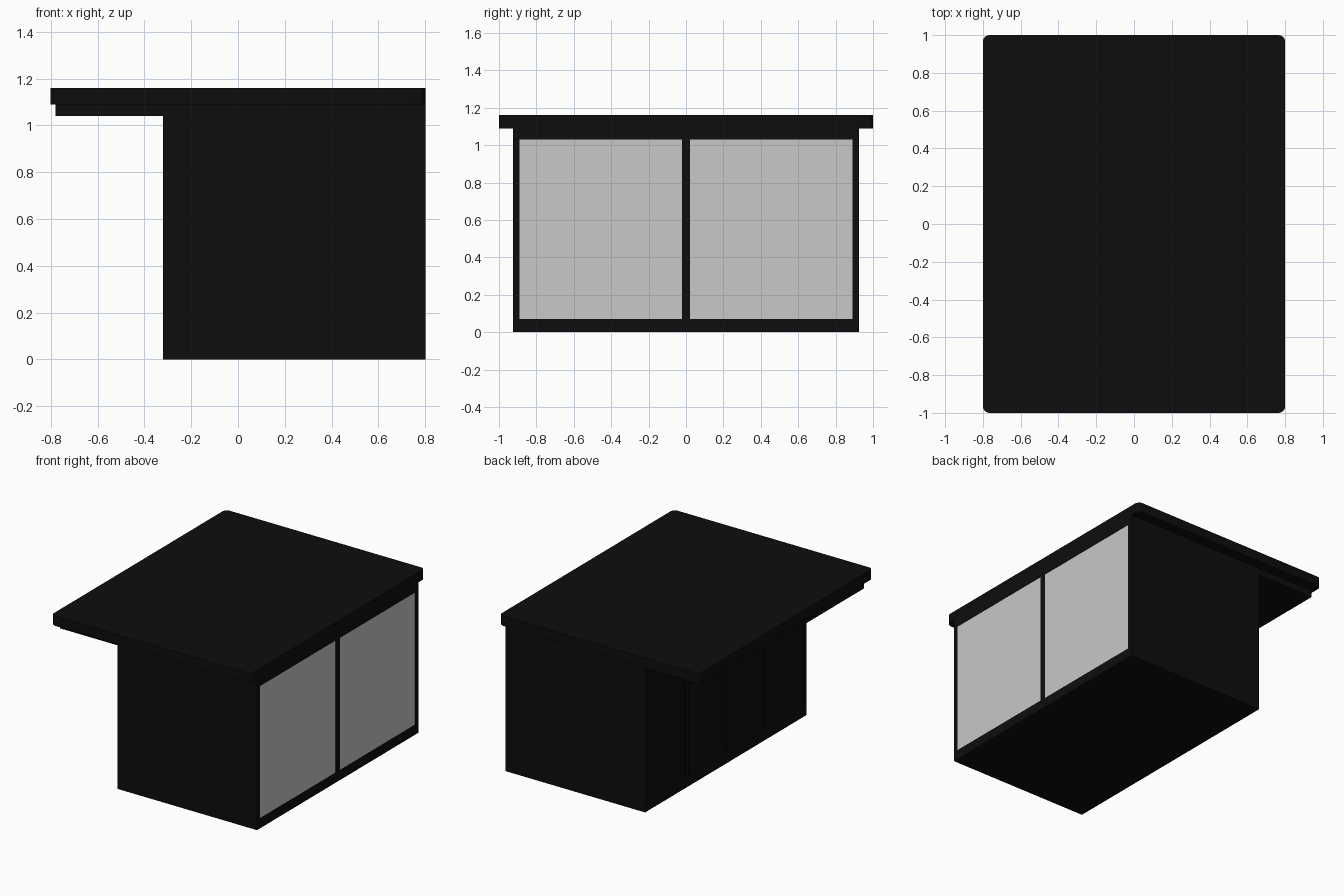
import bpy
import bmesh
from mathutils import Vector

default = bpy.data.objects.get("Cube")
if default:
    bpy.data.objects.remove(default, do_unlink=True)


def material(name, value):
    mat = bpy.data.materials.new(name)
    mat.use_nodes = True
    color = (value, value, value, 1)
    mat.diffuse_color = color
    mat.node_tree.nodes["Principled BSDF"].inputs["Base Color"].default_value = color
    return mat


BLACK = material("black", 0.004)
PALE = material("pale grey glass", 0.58)


def box(name, low, high, mat=BLACK, corner=0):
    """Box between two corners, with optional rounding of its upright edges."""
    low, high = Vector(low), Vector(high)
    bm = bmesh.new()
    bmesh.ops.create_cube(bm, size=1)
    bmesh.ops.scale(bm, vec=high - low, verts=bm.verts)
    bmesh.ops.translate(bm, vec=(low + high) / 2, verts=bm.verts)
    if corner:
        upright = [e for e in bm.edges
                   if abs(e.verts[0].co.z - e.verts[1].co.z) > 0.01]
        bmesh.ops.bevel(bm, geom=upright, offset=corner, segments=6,
                        profile=0.5, affect='EDGES')
    mesh = bpy.data.meshes.new(name)
    bm.to_mesh(mesh)
    bm.free()
    mesh.materials.append(mat)
    obj = bpy.data.objects.new(name, mesh)
    bpy.context.collection.objects.link(obj)
    return obj


HALF = 0.925          # half length of the building
TOP = 1.09            # underside of the roof
SILL, HEAD = 0.07, 1.03
EDGE = 0.89           # outer edge of the glazing


def glazed_wall(name, x0, x1, glass0, glass1, count, post, mat):
    """Rails, posts and evenly spaced panes between two x planes."""
    box(name + "_bottom_rail", (x0, -HALF, 0), (x1, HALF, SILL))
    box(name + "_top_rail", (x0, -HALF, HEAD), (x1, HALF, TOP))
    pitch = 2 * EDGE / count
    for i in range(count + 1):
        y = -EDGE + i * pitch
        low = -HALF if i == 0 else y - post / 2
        high = HALF if i == count else y + post / 2
        if i == 0:
            high = -EDGE
        if i == count:
            low = EDGE
        box(f"{name}_post_{i + 1}", (x0, low, SILL), (x1, high, HEAD))
    for i in range(count):
        y = -EDGE + i * pitch
        box(f"{name}_pane_{i + 1}", (glass0, y, SILL),
            (glass1, y + pitch, HEAD), mat)


# Main building
box("building_body", (-0.30, -HALF, 0), (0.79, HALF, TOP))

# Large windows on one long side, four dark doors under the canopy
glazed_wall("window", 0.79, 0.80, 0.79, 0.797, 2, 0.045, PALE)
glazed_wall("door", -0.32, -0.30, -0.309, -0.30, 4, 0.03, BLACK)

# Canopy soffit and flat roof
box("canopy_soffit", (-0.78, -HALF, 1.04), (-0.32, HALF, TOP))
roof = box("roof", (-0.80, -1, TOP), (0.80, 1, 1.16), corner=0.035)
bpy.context.view_layer.objects.active = roof
roof.select_set(True)
bpy.ops.object.shade_smooth_by_angle()
